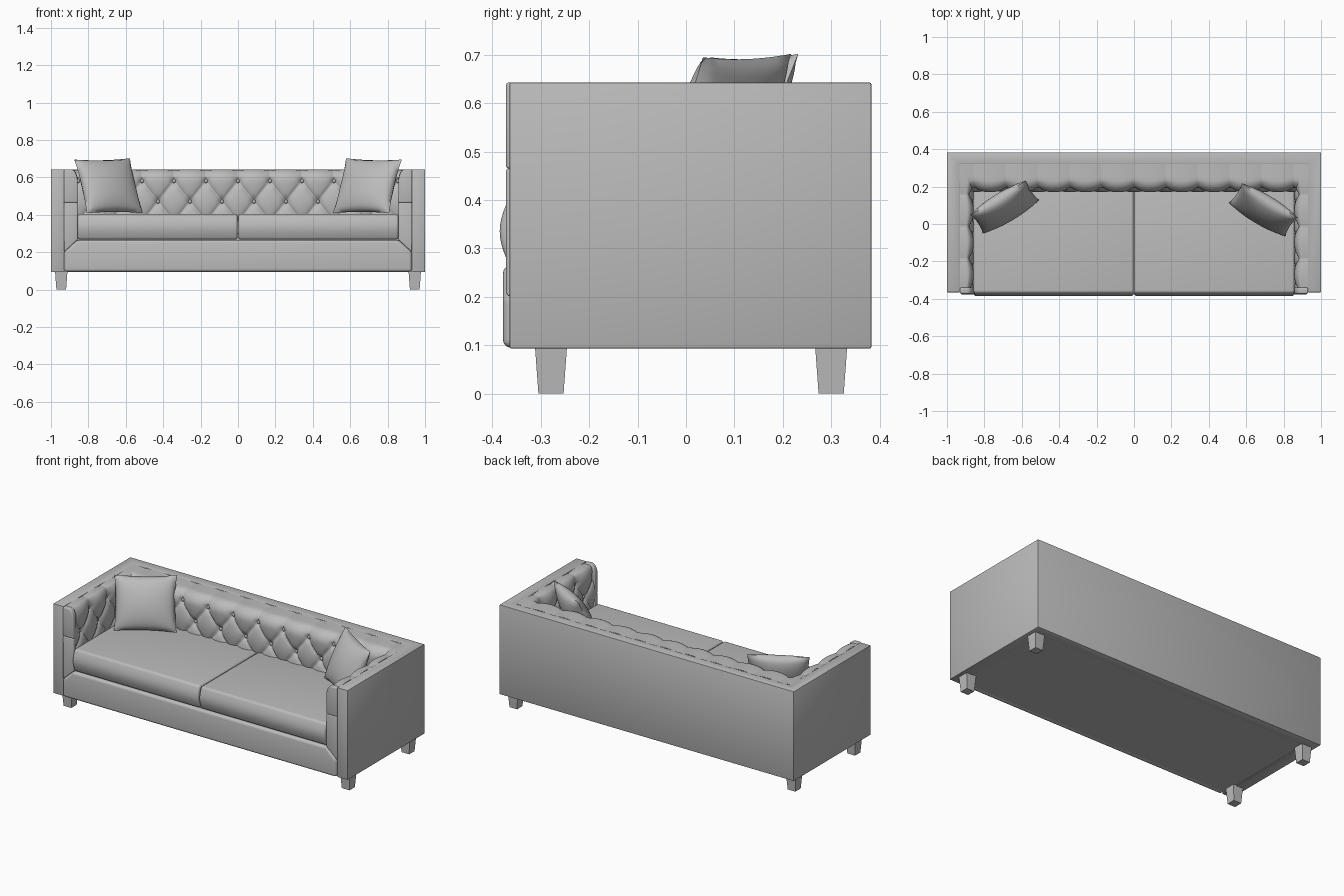
import bpy, bmesh, math
from mathutils import Vector, Matrix

if "Cube" in bpy.data.objects:
    bpy.data.objects.remove(bpy.data.objects["Cube"])

grey = bpy.data.materials.new("grey upholstery")
grey.diffuse_color = (0.5, 0.5, 0.5, 1)
grey.use_nodes = True
grey.node_tree.nodes["Principled BSDF"].inputs["Base Color"].default_value = grey.diffuse_color


def finish(name, bm, bevel=0.0, segments=3, angle=40):
    """Turn a bmesh into a shaded object, with optional rounded edges."""
    bmesh.ops.recalc_face_normals(bm, faces=bm.faces)
    me = bpy.data.meshes.new(name)
    bm.to_mesh(me)
    bm.free()
    me.materials.append(grey)
    ob = bpy.data.objects.new(name, me)
    bpy.context.collection.objects.link(ob)
    bpy.ops.object.select_all(action='DESELECT')
    bpy.context.view_layer.objects.active = ob
    ob.select_set(True)
    if bevel:
        m = ob.modifiers.new("rounded edges", 'BEVEL')
        m.width, m.segments = bevel, segments
        m.limit_method, m.angle_limit = 'ANGLE', math.radians(35)
        bpy.ops.object.modifier_apply(modifier=m.name)
    bpy.ops.object.shade_smooth_by_angle(angle=math.radians(angle))
    return ob


def prism(name, pts, axis, lo, hi, bevel=0.0, segments=3):
    """Extrude a 2D outline along x, y or z."""
    place = {'x': lambda p, t: (t, p[0], p[1]),
             'y': lambda p, t: (p[0], t, p[1]),
             'z': lambda p, t: (p[0], p[1], t)}[axis]
    bm = bmesh.new()
    a = [bm.verts.new(place(p, lo)) for p in pts]
    b = [bm.verts.new(place(p, hi)) for p in pts]
    bm.faces.new(a)
    bm.faces.new(b)
    for i in range(len(pts)):
        j = (i + 1) % len(pts)
        bm.faces.new((a[i], a[j], b[j], b[i]))
    return finish(name, bm, bevel, segments)


# Tufting pattern: diamonds below the first button row, channels above it
PERIOD, ROW, TOP_ROW, TOP = 0.171, 0.11, 0.58, 0.643
STEP_U, STEP_V = PERIOD / 24, ROW / 12


def dent(u, z):
    v = z - TOP_ROW
    w = min(v, 0)
    a, b = u / PERIOD + w / (2 * ROW), u / PERIOD - w / (2 * ROW)
    puff = abs(math.sin(math.pi * a) * math.sin(math.pi * b)) ** 0.4
    r2 = (a - round(a)) ** 2 + (b - round(b)) ** 2
    button = math.exp(-r2 / 0.02) * math.exp(-(max(v, 0) / 0.02) ** 2)
    return 0.022 * (1 - puff) + 0.014 * button


def tufted_pad(name, i0, i1, phase, depth, roll, place):
    """Sheet following a rolled-top profile, pressed in by the tufting."""
    rz = TOP - TOP_ROW
    prof = [((depth - roll) * k / 4, TOP, 0.0, 1.0) for k in range(4)]
    for k in range(13):
        t = math.pi / 2 * k / 12
        prof.append((depth - roll + roll * math.sin(t), TOP_ROW + rz * math.cos(t),
                     math.sin(t), math.cos(t)))
    prof += [(depth, TOP_ROW - STEP_V * k, 1.0, 0.0) for k in range(1, 32)]
    bm = bmesh.new()
    rows = []
    for i in range(i0, i1 + 1):
        u = i * STEP_U
        row = []
        for d, z, nd, nz in prof:
            s = dent(u, z) * (nd + 0.3 * nz)
            row.append(bm.verts.new(place(u + phase, d - s * nd, z - s * nz)))
        rows.append(row)
    for r, q in zip(rows, rows[1:]):
        for k in range(len(prof) - 1):
            bm.faces.new((r[k], r[k + 1], q[k + 1], q[k]))
    finish(name, bm, angle=60)
    # buttons on the lattice points
    bm = bmesh.new()
    for r in range(2):
        for n in range(-6, 7):
            u = (n + 0.5 * r) * PERIOD
            if i0 * STEP_U + 0.06 < u < i1 * STEP_U - 0.06:
                c = Vector(place(u + phase, depth - 0.034, TOP_ROW - ROW * r))
                bmesh.ops.create_uvsphere(bm, u_segments=12, v_segments=8, radius=0.011,
                                          matrix=Matrix.Translation(c))
    finish(name + "_buttons", bm)


# Outer shell: back and two arms in one U
prism("outer_shell", [(-1, -0.365), (-0.93, -0.365), (-0.93, 0.32), (0.93, 0.32),
                      (0.93, -0.365), (1, -0.365), (1, 0.383), (-1, 0.383)],
      'z', 0.093, TOP, 0.004, 2)

# Base under the seat, and the padded front rail with mitred corners
prism("seat_base", [(-0.935, -0.355), (0.935, -0.355), (0.935, 0.325), (-0.935, 0.325)],
      'z', 0.097, 0.266)
prism("front_rail", [(-0.93, 0.095), (0.93, 0.095), (0.93, 0.2), (0.86, 0.265),
                     (-0.86, 0.265), (-0.93, 0.2)], 'y', -0.378, -0.34, 0.016, 5)

# Tufted back and arms
tufted_pad("tufted_back", -131, 131, 0, 0.15, 0.063, lambda u, d, z: (u, 0.32 - d, z))
for s, side in ((-1, "left"), (1, "right")):
    tufted_pad(side + "_tufted_arm", -49, 36, -0.013, 0.073, 0.035,
               lambda u, d, z: (s * (0.93 - d), u, z))

    # Arm front facings, split by a horizontal seam
    prism(side + "_arm_facing_lower", [(s * x, z) for x, z in
          ((0.93, 0.2), (0.93, 0.465), (0.858, 0.465), (0.858, 0.266))],
          'y', -0.372, -0.34, 0.006)
    arc = [(0.893 - 0.035 * math.cos(t * math.pi / 12), TOP_ROW + 0.063 * math.sin(t * math.pi / 12))
           for t in range(7)]
    prism(side + "_arm_facing_upper", [(s * x, z) for x, z in
          [(0.93, 0.465), (0.858, 0.465)] + arc + [(0.93, 0.643)]],
          'y', -0.372, -0.34, 0.006)

    # Seat cushion with a bulging front
    front = [(-0.366 - 0.019 * math.sin(math.pi * k / 10), 0.267 + 0.137 * k / 10)
             for k in range(11)]
    x0, x1 = sorted((s * 0.003, s * 0.857))
    prism(side + "_seat_cushion", front + [(0.22, 0.404), (0.22, 0.267)],
          'x', x0, x1, 0.012, 4)

    # Throw pillow: two bulged sheets between four pinched corners
    dy = -0.015 if s > 0 else 0
    tl, tr, br, bl = [Vector((-s * x, y + dy, z)) for x, y, z in
                      ((-0.875, 0.05, 0.695), (-0.578, 0.232, 0.702),
                       (-0.507, 0.128, 0.408), (-0.808, -0.05, 0.408))]
    n = (tr - tl).cross(tl - bl).normalized()
    bm = bmesh.new()
    N = 24
    for f in (-1, 1):
        g = []
        for i in range(N + 1):
            for j in range(N + 1):
                u, v = 2 * i / N - 1, 2 * j / N - 1
                pu = u * (1 - 0.05 * (1 - v * v))
                pv = v * (1 - 0.05 * (1 - u * u))
                a, b = (pu + 1) / 2, (pv + 1) / 2
                p = bl.lerp(br, a).lerp(tl.lerp(tr, a), b)
                bulge = 0.062 * ((1 - u * u) * (1 - v * v)) ** 0.5
                g.append(bm.verts.new(p + n * f * bulge))
        for i in range(N):
            for j in range(N):
                k = i * (N + 1) + j
                bm.faces.new((g[k], g[k + 1], g[k + N + 2], g[k + N + 1]))
    bmesh.ops.remove_doubles(bm, verts=bm.verts, dist=0.0002)
    finish(("right" if s < 0 else "left") + "_throw_pillow", bm, angle=70)

    # Tapered square legs
    for y, end in ((-0.279, "front"), (0.3, "back")):
        bm = bmesh.new()
        bmesh.ops.create_cone(bm, cap_ends=True, segments=4, radius1=0.026 * 2 ** 0.5,
                              radius2=0.033 * 2 ** 0.5, depth=0.096,
                              matrix=Matrix.Translation((s * 0.945, y, 0.048))
                              @ Matrix.Rotation(math.pi / 4, 4, 'Z'))
        finish(f"{side}_{end}_leg", bm)
